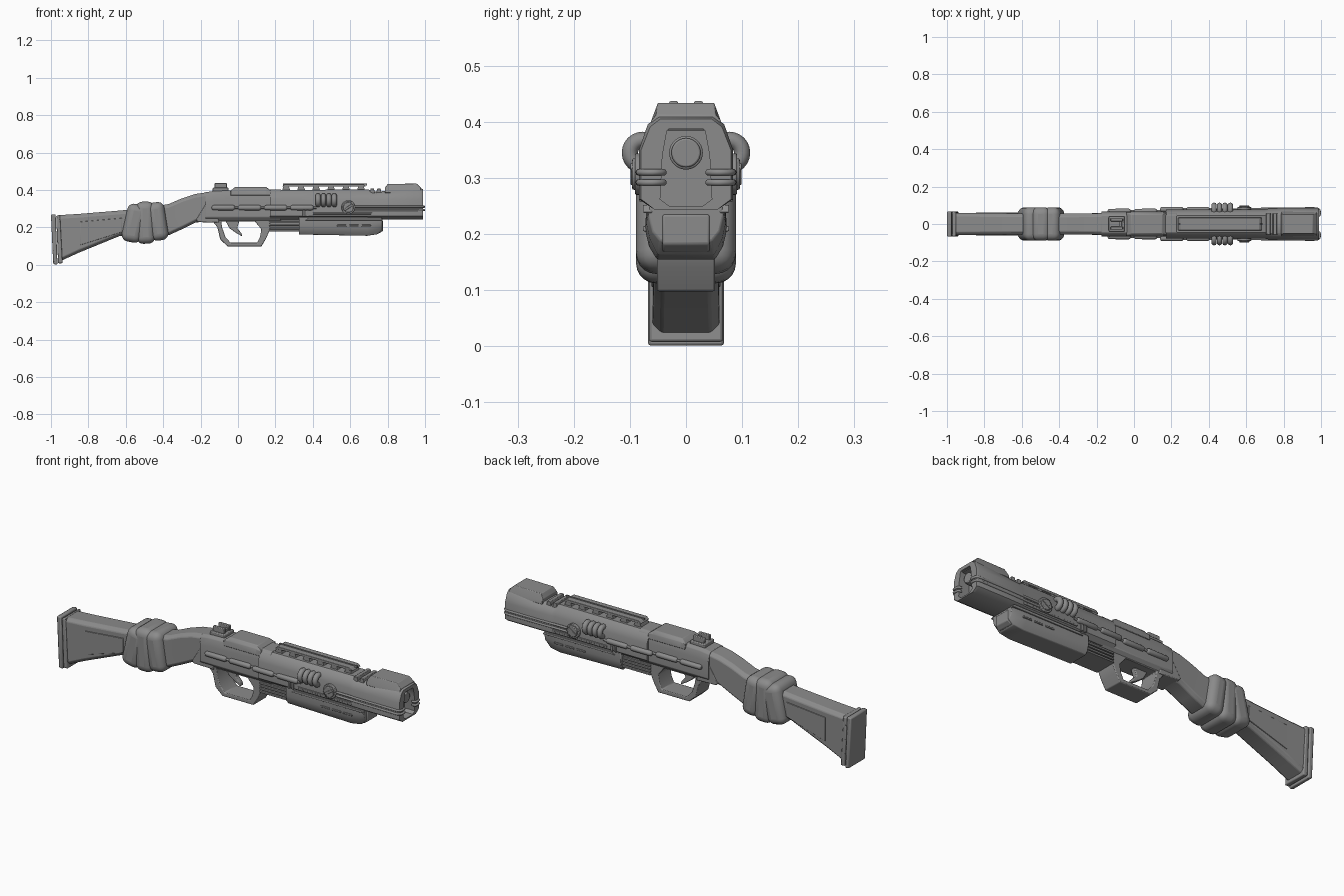
import bpy, bmesh, math
from mathutils import Vector

cube = bpy.data.objects.get("Cube")
if cube:
    bpy.data.objects.remove(cube, do_unlink=True)

grey = bpy.data.materials.new("plain grey")
grey.use_nodes = True
COLOUR = (0.26, 0.26, 0.26, 1)
grey.diffuse_color = COLOUR
grey.node_tree.nodes["Principled BSDF"].inputs["Base Color"].default_value = COLOUR


def finish(name, bm, bevel=0, segments=2):
    """Turn a bmesh into a shaded object with optional bevelled edges."""
    bmesh.ops.recalc_face_normals(bm, faces=bm.faces)
    mesh = bpy.data.meshes.new(name)
    bm.to_mesh(mesh)
    bm.free()
    mesh.materials.append(grey)
    ob = bpy.data.objects.new(name, mesh)
    bpy.context.collection.objects.link(ob)
    bpy.ops.object.select_all(action='DESELECT')
    ob.select_set(True)
    bpy.context.view_layer.objects.active = ob
    bpy.ops.object.shade_smooth_by_angle(angle=math.radians(35))
    if bevel:
        mod = ob.modifiers.new("Bevel", 'BEVEL')
        mod.width, mod.segments = bevel, segments
    return ob


def loft(name, sections, bevel=0):
    """Skin mirrored half sections (y, z) placed along x."""
    bm = bmesh.new()
    rings = []
    for x, half in sections:
        pts = list(half) + [(-y, z) for y, z in reversed(half)]
        rings.append([bm.verts.new((x, y, z)) for y, z in pts])
    for a, b in zip(rings, rings[1:]):
        for i in range(len(a)):
            j = (i + 1) % len(a)
            bm.faces.new((a[i], a[j], b[j], b[i]))
    bm.faces.new(rings[0])
    bm.faces.new(rings[-1])
    return finish(name, bm, bevel)


def prism(name, profile, y0, y1, bevel=0):
    """Extrude an (x, z) profile across y."""
    bm = bmesh.new()
    face = bm.faces.new([bm.verts.new((x, y0, z)) for x, z in profile])
    new = bmesh.ops.extrude_face_region(bm, geom=[face])["geom"]
    for v in new:
        if isinstance(v, bmesh.types.BMVert):
            v.co.y = y1
    return finish(name, bm, bevel)


def box(name, x, y, z, bevel=0):
    return prism(name, [(x[0], z[0]), (x[1], z[0]), (x[1], z[1]), (x[0], z[1])], y[0], y[1], bevel)


def tube(name, points, radius, smooth=False):
    curve = bpy.data.curves.new(name, 'CURVE')
    curve.dimensions = '3D'
    curve.bevel_depth, curve.bevel_resolution = radius, 3
    curve.use_fill_caps = True
    spline = curve.splines.new('POLY')
    spline.points.add(len(points) - 1)
    for p, co in zip(spline.points, points):
        p.co = (*co, 1)
    spline.use_smooth = True
    curve.materials.append(grey)
    ob = bpy.data.objects.new(name, curve)
    bpy.context.collection.objects.link(ob)
    return ob


def disc(name, loc, radius, depth, axis, segments=28, bevel=0.003):
    bm = bmesh.new()
    bmesh.ops.create_cone(bm, cap_ends=True, segments=segments, radius1=radius, radius2=radius, depth=depth)
    turn = Vector((0, 0, 1)).rotation_difference(Vector(axis)).to_matrix()
    bmesh.ops.rotate(bm, verts=bm.verts, matrix=turn)
    bmesh.ops.translate(bm, verts=bm.verts, vec=loc)
    return finish(name, bm, bevel)


def block(top, bottom, hw, c=0.016):
    """Half of a chamfered rectangle."""
    return [(hw - c, top), (hw, top - c), (hw, bottom + c), (hw - c, bottom)]


# Stock, neck and butt
loft("stock", [(x, block(t, b, w)) for x, t, b, w in (
    (-.96, .265, .015, .06), (-.85, .272, .065, .059), (-.63, .29, .155, .057), (-.48, .305, .155, .056),
    (-.37, .325, .158, .056), (-.30, .355, .19, .056), (-.23, .378, .225, .057), (-.15, .39, .235, .058))], .004)
prism("butt_plate", [(-1, .268), (-.975, .27), (-.965, 0), (-.988, .004)], -.068, .068, .006)
prism("butt_collar", [(-.972, .262), (-.952, .268), (-.938, .008), (-.962, .008)], -.066, .066, .005)
for s in (1, -1):
    prism("stock_side_panel", [(-.845, .23), (-.62, .25), (-.62, .175), (-.845, .105)], s * .05, s * .0615, .002)

# Cloth wrap
for x, z, tilt, w, h in ((-.555, .222, .22, .105, .205), (-.495, .225, -.03, .10, .225), (-.43, .232, -.16, .095, .205)):
    bm = bmesh.new()
    bmesh.ops.create_cube(bm, size=1)
    bmesh.ops.scale(bm, verts=bm.verts, vec=(w, .178, h))
    wrap = finish("cloth_wrap", bm, .036, 5)
    wrap.location, wrap.rotation_euler = (x, 0, z), (0, tilt, 0)

# Receiver and barrel housing
loft("receiver", [(x, [(.045, t), (.058, t - .012), (.067, t - .05), (.067, .255), (.05, .235)])
                  for x, t in ((-.175, .388), (-.12, .395), (.23, .403))], .003)
prism("receiver_lower_rear", [(-.225, .24), (-.17, .33), (-.12, .33), (-.1, .225), (-.215, .228)], -.06, .06, .004)


def barrel_section(top, grow=0):
    return [(.045 + grow * .5, top), (.062 + grow, top - .014), (.078 + grow, .35), (.078 + grow, .262), (.055, .243)]


MOUTH = [(.03, .388), (.034, .384), (.042, .34), (.046, .262), (.03, .25)]
loft("barrel_housing", [(.17, barrel_section(.40)), (.70, barrel_section(.402)), (.72, barrel_section(.39, .004)),
                        (.80, barrel_section(.395, .006)), (.975, barrel_section(.41, .006)),
                        (.988, barrel_section(.405, .002)), (.988, MOUTH), (.93, MOUTH)])
disc("bore_ring", (.945, 0, .345), .03, .04, (1, 0, 0))
disc("bore_core", (.955, 0, .345), .026, .04, (1, 0, 0))
loft("front_sight_block", [(x, [(w, t), (.062, .402), (.066, .385)]) for x, t, w in (
    (.785, .41, .055), (.80, .432, .05), (.955, .434, .05), (.978, .412, .052))], .002)
for x in (.715, .75):
    prism("top_clamp", [(x - .012, .38), (x - .006, .407), (x + .012, .407), (x + .018, .38)], -.056, .056, .002)

# Top cover, rail and rear sight
loft("top_cover", [(x, [(w, t), (.062, .40), (.066, .37)]) for x, t, w in (
    (-.04, .395, .055), (-.015, .416, .05), (.15, .416, .05), (.175, .397, .055))], .003)
prism("rail_bar", [(.235, .418), (.25, .431), (.67, .431), (.685, .418)], -.034, .034, .002)
for i in range(6):
    x = .255 + i * .08
    prism("rail_post", [(x - .02, .395), (x - .01, .424), (x + .015, .424), (x + .025, .395)], -.032, .032)
box("rail_rib", (.24, .69), (-.004, .004), (.425, .434))
box("rear_sight_base", (-.135, -.05), (-.04, .04), (.385, .412), .004)
for s in (1, -1):
    box("rear_sight_ear", (-.125, -.06), (s * .014, s * .03), (.405, .437), .003)
box("rear_sight_bridge", (-.08, -.065), (-.03, .03), (.405, .424), .002)

# Trigger guard: a wide frame around an opening
outer = [(-.145, .245), (-.11, .20), (-.095, .135), (-.055, .098), (.125, .098), (.15, .14), (.172, .19), (.172, .245)]
inner = [(-.09, .232), (-.085, .20), (-.068, .15), (-.04, .118), (.103, .118), (.118, .15), (.125, .19), (.09, .232)]
bm = bmesh.new()
loops = [[bm.verts.new((x, y, z)) for x, z in path] for y in (-.052, .052) for path in (outer, inner)]
for a, b in ((0, 1), (2, 3), (0, 2), (1, 3)):
    for i in range(len(outer)):
        j = (i + 1) % len(outer)
        bm.faces.new((loops[a][i], loops[a][j], loops[b][j], loops[b][i]))
finish("trigger_guard", bm, .004)
prism("trigger", [(-.07, .24), (-.045, .195), (-.01, .17), (.022, .152), (.018, .17), (-.005, .195), (.01, .24)],
      -.014, .014, .004)

# Fore-end with ribbed rear block and side slots
def fore(top, low, bottom, w=.07):
    return [(w, top), (w + .003, low + .03), (w - .004, low), (w - .018, bottom)]


loft("fore_end", [(.325, fore(.255, .18, .162)), (.69, fore(.255, .178, .155)), (.745, fore(.25, .19, .163, .068)),
                  (.772, fore(.25, .205, .188, .064))], .003)
prism("fore_end_nose", [(.70, .235), (.70, .172), (.755, .168), (.776, .182), (.776, .235)], -.042, .042, .004)
box("ribbed_core", (.16, .35), (-.05, .05), (.18, .25))
for i in range(4):
    box("grip_rib", (.165, .34), (-.06, .06), (.178 + i * .015, .188 + i * .015), .002)
for s in (1, -1):
    for i in range(3):
        x = .53 + i * .065
        box("fore_end_slot_rim", (x, x + .05), (s * .065, s * .077), (.205, .214), .002)
    prism("fore_end_shoulder", [(.36, .238), (.38, .252), (.765, .252), (.775, .238)], s * .06, s * .077, .002)

# Details repeated on both sides
for s in (1, -1):
    # Cable running through capsule sleeves
    tube("side_cable", [(-.14, s * .069, .305), (.16, s * .069, .305), (.2, s * .08, .305), (.42, s * .08, .305)], .006)
    for i in range(4):
        x, y = -.078 + i * .14, s * (.068 if i < 2 else .078)
        bm = bmesh.new()
        bmesh.ops.create_uvsphere(bm, u_segments=16, v_segments=10, radius=.014)
        for v in bm.verts:
            v.co = (v.co.z + math.copysign(.049, v.co.z) + x, v.co.x + y, v.co.y + .305)
        finish("cable_sleeve", bm)

    # Coil of four loops
    for i in range(4):
        bpy.ops.mesh.primitive_torus_add(major_segments=24, minor_segments=10, major_radius=.023, minor_radius=.0145,
                                         location=(.428 + i * .029, s * .077, .345), rotation=(0, math.pi / 2, 0))
        ob = bpy.context.object
        ob.name = "coil_loop"
        ob.data.materials.append(grey)
        bpy.ops.object.shade_smooth()

    # Slotted knob
    disc("knob", (.59, s * .082, .307), .037, .018, (0, 1, 0))
    disc("knob_cap", (.59, s * .09, .307), .028, .012, (0, 1, 0))
    slot = box("knob_slot_bar", (-.027, .027), (s * .085, s * .099), (-.006, .006), .002)
    slot.location, slot.rotation_euler = (.59, 0, .307), (0, -.6, 0)

    # Twin lines that curl round the muzzle
    for z in (.292, .31):
        tube("muzzle_line", [(.60, s * .08, z), (.955, s * .084, z), (.98, s * .083, z), (.992, s * .074, z),
                             (.9945, s * .06, z), (.992, s * .046, z), (.975, s * .04, z)], .006)
    # Small pins and the lower side ledge
    for x in (.352, .372):
        box("side_pin", (x - .006, x + .006), (s * .07, s * .084), (.258, .292), .002)
    box("side_ledge", (.40, .955), (s * .07, s * .082), (.27, .279), .002)
